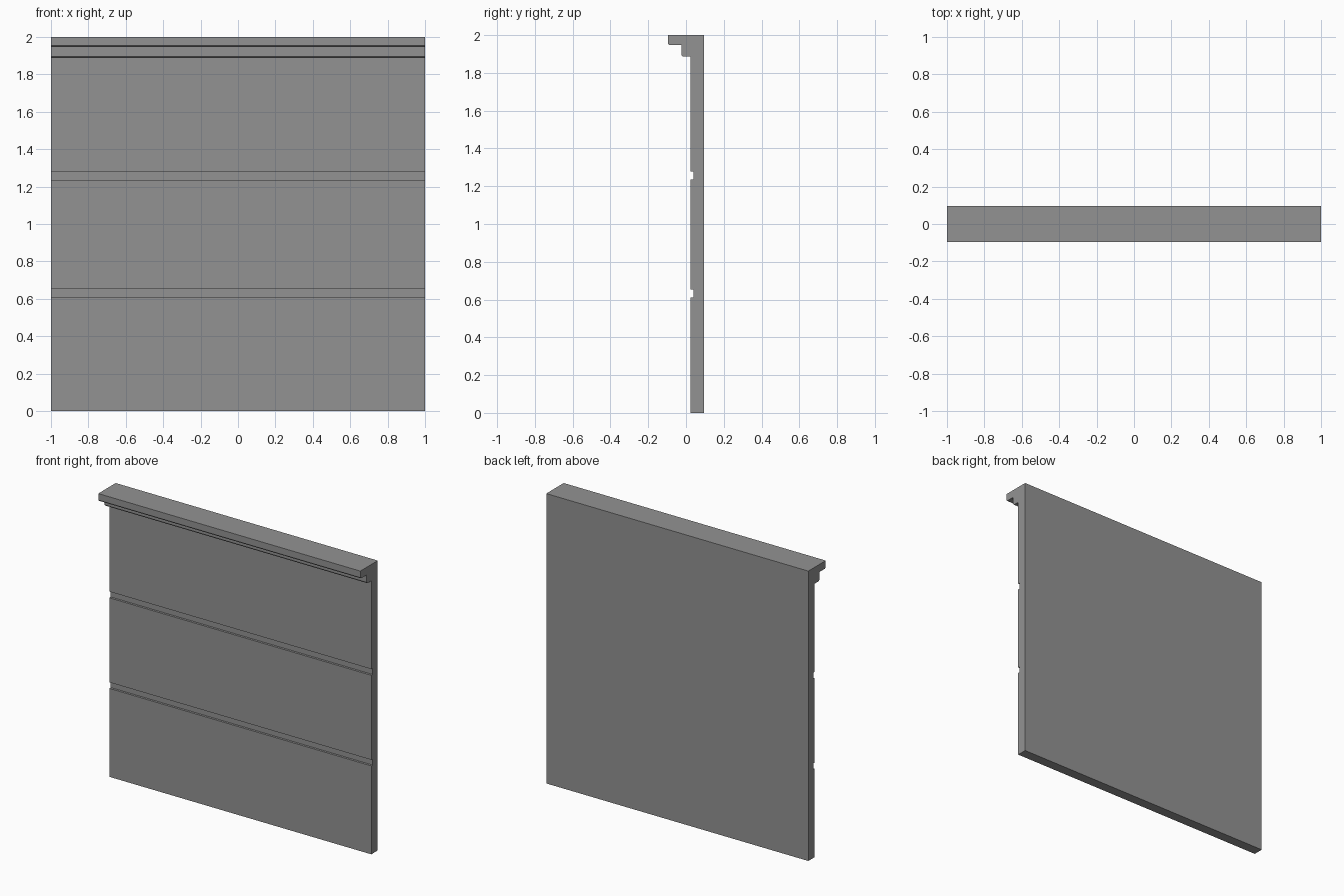
import bpy
import bmesh

cube = bpy.data.objects.get("Cube")
if cube:
    bpy.data.objects.remove(cube, do_unlink=True)

BACK, WALL, GROOVE = 0.095, 0.025, 0.04
STEP, LIP = -0.025, -0.095
CHAMFER = 0.008

# Single stone grey material
grey = bpy.data.materials.new("stone grey")
grey.use_nodes = True
colour = (0.29, 0.29, 0.29, 1)
grey.diffuse_color = colour
grey.node_tree.nodes["Principled BSDF"].inputs["Base Color"].default_value = colour

# Side profile (y, z): wall face with two horizontal grooves
profile = [(BACK, 0), (WALL, 0)]
for low, high in ((0.61, 0.652), (1.235, 1.278)):
    profile += [(WALL, low), (GROOVE, low), (GROOVE, high), (WALL, high)]

# Stepped cornice with chamfered lower edges
inner = WALL
for front, under in ((STEP, 1.887), (LIP, 1.947)):
    profile += [(inner, under), (front + CHAMFER, under), (front, under + CHAMFER)]
    inner = front
profile += [(LIP, 2), (BACK, 2)]

# Extrude the profile across the full width
bm = bmesh.new()
face = bm.faces.new([bm.verts.new((-1, y, z)) for y, z in profile])
result = bmesh.ops.extrude_face_region(bm, geom=[face])
moved = [v for v in result["geom"] if isinstance(v, bmesh.types.BMVert)]
bmesh.ops.translate(bm, verts=moved, vec=(2, 0, 0))
bmesh.ops.recalc_face_normals(bm, faces=bm.faces)

mesh = bpy.data.meshes.new("wall_panel")
bm.to_mesh(mesh)
bm.free()
mesh.materials.append(grey)
panel = bpy.data.objects.new("wall_panel", mesh)
bpy.context.collection.objects.link(panel)
